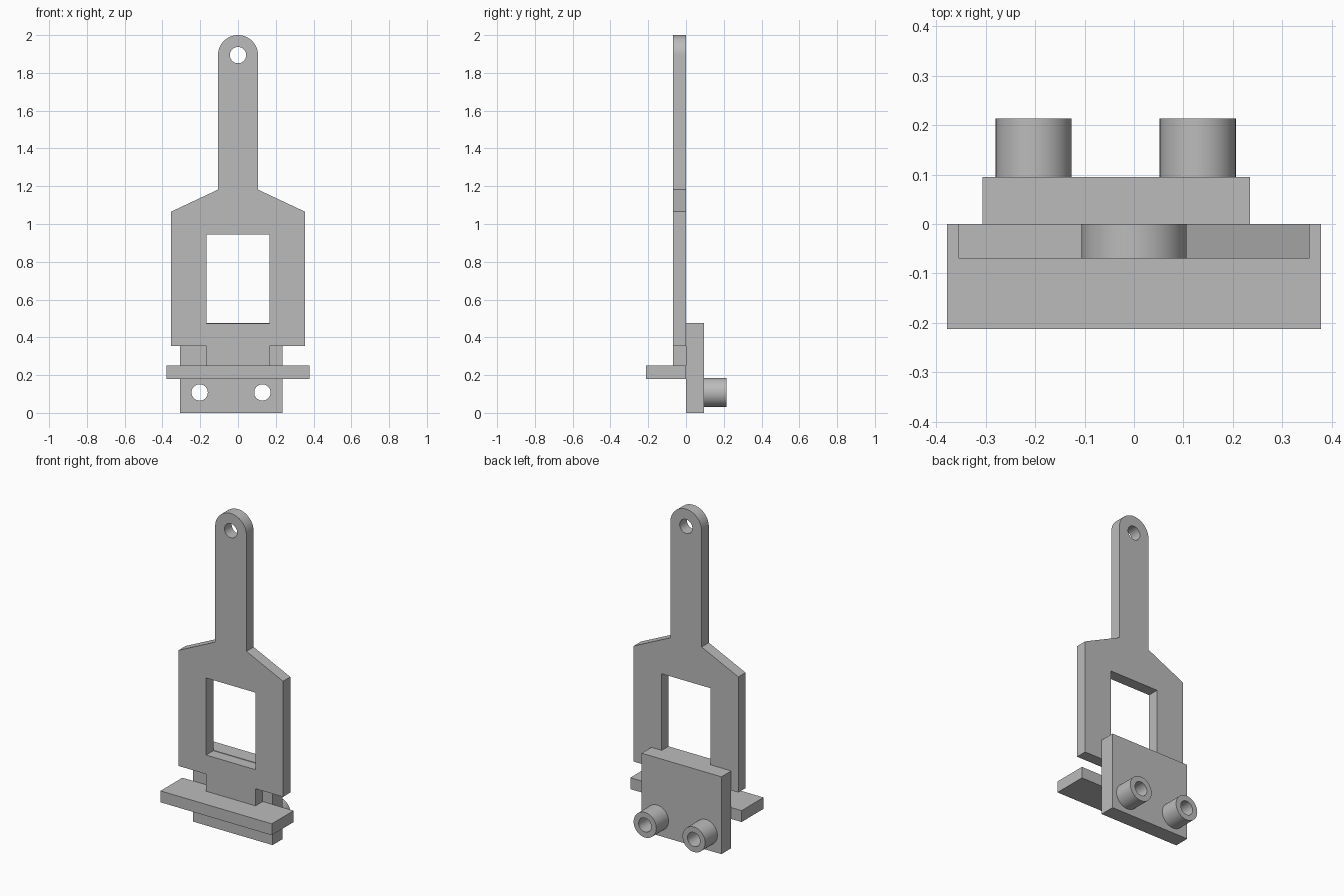
import bpy, bmesh
from math import pi, sin, cos, radians
from mathutils import Vector

cube = bpy.data.objects.get("Cube")
if cube:
    bpy.data.objects.remove(cube, do_unlink=True)

grey = bpy.data.materials.new("plain_grey")
grey.use_nodes = True
colour = (0.5, 0.5, 0.5, 1)
grey.diffuse_color = colour
grey.node_tree.nodes["Principled BSDF"].inputs["Base Color"].default_value = colour


def arc(x, z, r, start=0.0, end=2 * pi, steps=48):
    """Points along an arc; a full circle leaves out the repeated end point."""
    count = steps if end - start >= 2 * pi else steps + 1
    return [(x + r * cos(start + (end - start) * i / steps),
             z + r * sin(start + (end - start) * i / steps)) for i in range(count)]


def rect(x0, x1, z0, z1):
    return [(x0, z0), (x1, z0), (x1, z1), (x0, z1)]


def slab(name, loops, y0, y1):
    """Fill an outline (first loop) with holes (other loops), extruded along y."""
    bm = bmesh.new()
    edges = []
    for loop in loops:
        vs = [bm.verts.new((x, y0, z)) for x, z in loop]
        edges += [bm.edges.new((v, vs[(i + 1) % len(vs)])) for i, v in enumerate(vs)]
    bmesh.ops.triangle_fill(bm, edges=edges, use_beauty=True, use_dissolve=False)
    ext = bmesh.ops.extrude_face_region(bm, geom=bm.faces[:], use_keep_orig=True)
    moved = [g for g in ext["geom"] if isinstance(g, bmesh.types.BMVert)]
    bmesh.ops.translate(bm, verts=moved, vec=Vector((0, y1 - y0, 0)))
    bmesh.ops.recalc_face_normals(bm, faces=bm.faces[:])
    mesh = bpy.data.meshes.new(name)
    bm.to_mesh(mesh)
    bm.free()
    mesh.materials.append(grey)
    obj = bpy.data.objects.new(name, mesh)
    bpy.context.collection.objects.link(obj)
    bpy.ops.object.select_all(action="DESELECT")
    obj.select_set(True)
    bpy.context.view_layer.objects.active = obj
    bpy.ops.object.shade_smooth_by_angle(angle=radians(20))
    return obj


# Hanger plate: neck, wide body with window, sloped shoulders, rounded arm
arm, eye_z, bore = 0.106, 1.894, 0.043
right_side = [(0.168, 0.25), (0.168, 0.355), (0.355, 0.355), (0.355, 1.065), (arm, 1.182)]
left_side = [(-x, z) for x, z in reversed(right_side)]
outline = right_side + arc(0, eye_z, arm, 0, pi) + left_side
slab("hanger_plate",
     [outline, rect(-0.168, 0.168, 0.472, 0.945), arc(0, eye_z, bore)], -0.07, 0)

# Shelf across the foot of the hanger
slab("shelf", [rect(-0.378, 0.378, 0.18, 0.25)], -0.212, 0)

# Offset back plate with two bored holes, each continued by a tube
hole_z, hole_xs = 0.108, (-0.203, 0.129)
slab("back_plate",
     [rect(-0.307, 0.235, 0, 0.475)] + [arc(x, hole_z, bore) for x in hole_xs], 0, 0.095)
for side, x in zip(("right", "left"), hole_xs):
    slab(side + "_tube", [arc(x, hole_z, 0.077), arc(x, hole_z, bore)], 0.095, 0.214)
